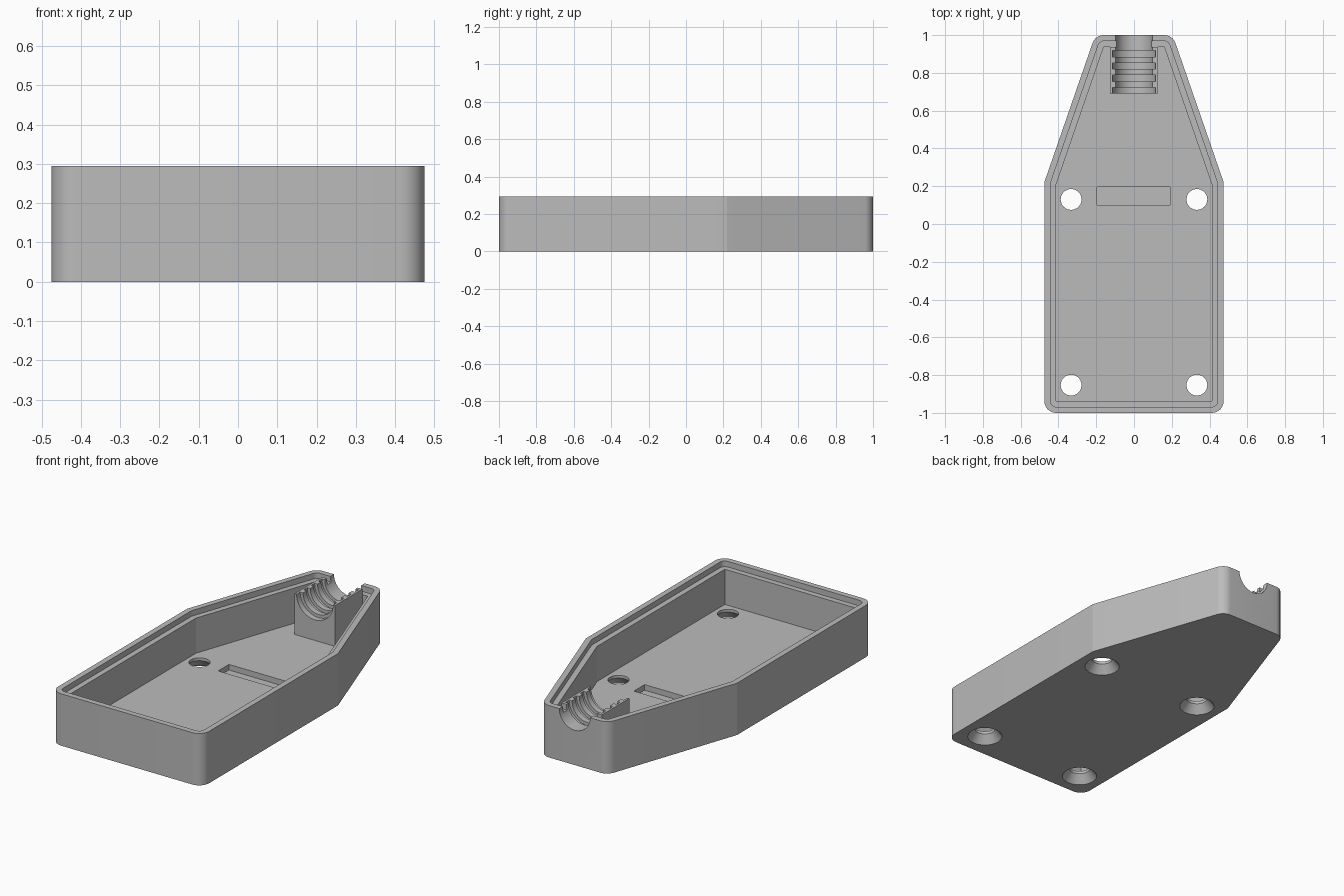
import bpy, bmesh, math
from mathutils import Vector

if "Cube" in bpy.data.objects:
    bpy.data.objects.remove(bpy.data.objects["Cube"])

HEIGHT, WALL, LIP, FLOOR = 0.295, 0.063, 0.032, 0.063
LEDGE = HEIGHT - LIP
CORNER = 0.063

grey = bpy.data.materials.new("plain grey")
grey.use_nodes = True
colour = (0.5, 0.5, 0.5, 1)
grey.diffuse_color = colour
grey.node_tree.nodes["Principled BSDF"].inputs["Base Color"].default_value = colour

# Sharp outline, counter-clockwise: (x, y, is the corner rounded)
OUTLINE = [(-0.475, -1, True), (0.475, -1, True), (0.475, 0.22, False),
           (0.205, 1, True), (-0.205, 1, True), (-0.475, 0.22, False)]


def outline(inset):
    """Plan outline moved inwards, with concentric rounded corners."""
    pts, n = [], len(OUTLINE)
    for i, (x, y, rounded) in enumerate(OUTLINE):
        p = Vector((x, y))
        a = (p - Vector(OUTLINE[i - 1][:2])).normalized()
        b = (Vector(OUTLINE[(i + 1) % n][:2]) - p).normalized()
        na, nb = Vector((-a.y, a.x)), Vector((-b.y, b.x))
        mitre = (na + nb) / (1 + na.dot(nb))
        radius = CORNER - inset
        if not rounded or radius < 0.001:
            pts.append(p + mitre * inset)
            continue
        centre = p + mitre * CORNER
        start, turn = math.atan2(-na.y, -na.x), math.acos(na.dot(nb))
        for k in range(9):
            t = start + turn * k / 8
            pts.append(centre + radius * Vector((math.cos(t), math.sin(t))))
    return pts


def finish(bm, name):
    bmesh.ops.recalc_face_normals(bm, faces=bm.faces)
    mesh = bpy.data.meshes.new(name)
    bm.to_mesh(mesh)
    bm.free()
    ob = bpy.data.objects.new(name, mesh)
    bpy.context.collection.objects.link(ob)
    mesh.materials.append(grey)
    return ob


def prism(name, pts, z0, z1):
    bm = bmesh.new()
    face = bm.faces.new([bm.verts.new((p[0], p[1], z0)) for p in pts])
    top = bmesh.ops.extrude_face_region(bm, geom=[face])["geom"]
    moved = [v for v in top if isinstance(v, bmesh.types.BMVert)]
    bmesh.ops.translate(bm, verts=moved, vec=(0, 0, z1 - z0))
    return finish(bm, name)


def box(name, x0, x1, y0, y1, z0, z1):
    return prism(name, [(x0, y0), (x1, y0), (x1, y1), (x0, y1)], z0, z1)


def lathe(name, profile, place, sides=48):
    """Closed solid from (radius, distance) pairs along an axis."""
    bm = bmesh.new()
    angles = [2 * math.pi * k / sides for k in range(sides)]
    rings = [[bm.verts.new(place(r * math.cos(t), r * math.sin(t), d))
              for t in angles] for r, d in profile]
    for lo, hi in zip(rings, rings[1:]):
        for k in range(sides):
            j = (k + 1) % sides
            bm.faces.new((lo[k], lo[j], hi[j], hi[k]))
    bm.faces.new(rings[0])
    bm.faces.new(rings[-1])
    return finish(bm, name)


def combine(target, other, operation):
    mod = target.modifiers.new("combine", "BOOLEAN")
    mod.operation, mod.object, mod.solver = operation, other, "EXACT"
    evaluated = target.evaluated_get(bpy.context.evaluated_depsgraph_get())
    mesh = bpy.data.meshes.new_from_object(evaluated)
    target.modifiers.clear()
    target.data = mesh
    bpy.data.objects.remove(other)


# Tray shell
tray = prism("enclosure_tray", outline(0), 0, HEIGHT)
combine(tray, prism("cavity", outline(WALL), FLOOR, 0.5), "DIFFERENCE")

# Cable clamp block at the narrow end
combine(tray, box("clamp_block", -0.127, 0.127, 0.69, 0.95, 0.03, HEIGHT), "UNION")

# Stepped ledge for the lid around the inside of the rim
ledge = prism("ledge_ring", outline(LIP), LEDGE, 0.5)
combine(ledge, prism("ledge_core", outline(WALL + 0.0005), 0.1, 0.6), "DIFFERENCE")
combine(tray, ledge, "DIFFERENCE")

# Ribbed half-round cable channel
BORE, GROOVE, BAND = 0.097, 0.115, 0.0325
profile = [(GROOVE, 0.6), (GROOVE, 0.69 + BAND)]
for i in range(1, 4):
    y = 0.69 + 2 * BAND * i
    profile += [(BORE, y - BAND), (BORE, y), (GROOVE, y), (GROOVE, y + BAND)]
profile += [(BORE, 0.69 + 7 * BAND), (BORE, 1.1)]
profile = list(dict.fromkeys(profile))
channel = lathe("channel", profile, lambda a, b, d: (a, d, HEIGHT + b))
combine(tray, channel, "DIFFERENCE")

# Countersunk screw holes
for x in (-0.333, 0.333):
    for y in (-0.853, 0.13):
        hole = lathe("screw_hole", [(0.094, -0.002), (0.055, 0.047), (0.055, 0.1)],
                     lambda a, b, d: (x + a, y + b, d))
        combine(tray, hole, "DIFFERENCE")

# Shallow slot in the floor
combine(tray, box("floor_slot", -0.195, 0.19, 0.1, 0.197, FLOOR - LIP, 0.1), "DIFFERENCE")

bpy.ops.object.select_all(action="DESELECT")
tray.select_set(True)
bpy.context.view_layer.objects.active = tray
bpy.ops.object.shade_smooth_by_angle(angle=math.radians(18))
